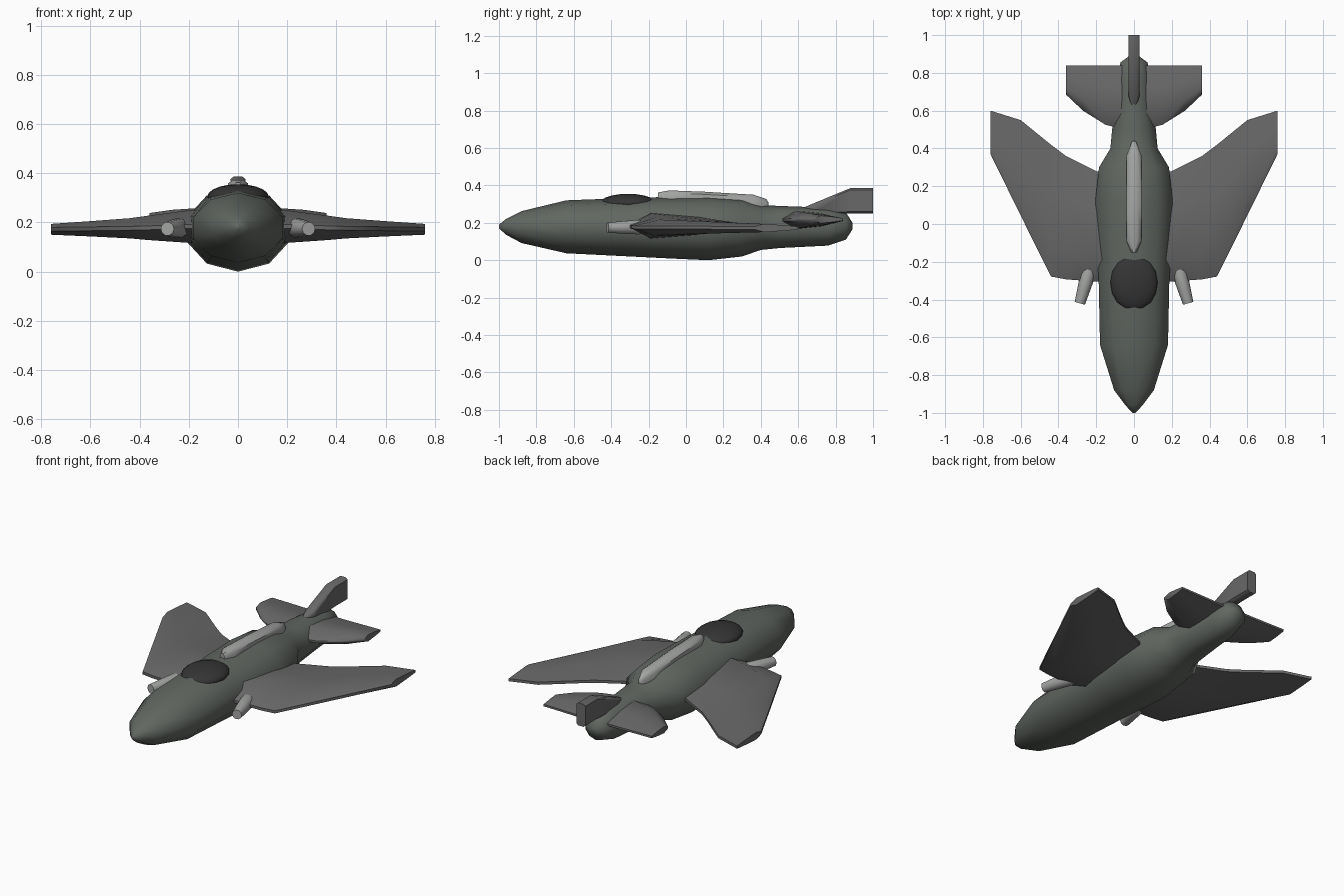
import bpy, bmesh, math
from mathutils import Vector

if "Cube" in bpy.data.objects:
    bpy.data.objects.remove(bpy.data.objects["Cube"])


def material(name, r, g, b):
    m = bpy.data.materials.new(name)
    m.diffuse_color = (r, g, b, 1)
    m.use_nodes = True
    m.node_tree.nodes["Principled BSDF"].inputs["Base Color"].default_value = m.diffuse_color
    return m


HULL = material("hull_green_grey", 0.12, 0.135, 0.12)
WING = material("wing_grey", 0.14, 0.14, 0.14)
DARK = material("canopy_dark", 0.035, 0.035, 0.035)
LIGHT = material("light_grey", 0.36, 0.37, 0.36)


def loft(name, rings, mat, mirror=False, angle=45):
    """Skin a list of equal-length point rings and cap both ends."""
    bm = bmesh.new()
    loops = [[bm.verts.new(p) for p in ring] for ring in rings]
    n = len(loops[0])
    for a, b in zip(loops, loops[1:]):
        for i in range(n):
            j = (i + 1) % n
            bm.faces.new((a[i], a[j], b[j], b[i]))
    bm.faces.new(loops[0])
    bm.faces.new(loops[-1])
    bmesh.ops.recalc_face_normals(bm, faces=bm.faces)
    me = bpy.data.meshes.new(name)
    bm.to_mesh(me)
    bm.free()
    ob = bpy.data.objects.new(name, me)
    bpy.context.collection.objects.link(ob)
    me.materials.append(mat)
    finish(ob, angle)
    if mirror:
        ob.modifiers.new("mirror", 'MIRROR').use_mirror_merge = False
    return ob


def finish(ob, angle):
    bpy.ops.object.select_all(action='DESELECT')
    ob.select_set(True)
    bpy.context.view_layer.objects.active = ob
    bpy.ops.object.shade_smooth_by_angle(angle=math.radians(angle))


def hull_ring(y, hw, z0, z1, n=10):
    """Ten-sided section with a vertex at top and bottom."""
    zc, h = (z0 + z1) / 2, (z1 - z0) / 2
    k = hw / math.cos(math.pi / n)
    return [(k * math.sin(2 * math.pi * i / n), y,
             zc + h * math.cos(2 * math.pi * i / n)) for i in range(n)]


def foil_ring(x, y0, y1, z, t, edge, peak):
    """Eight-point aerofoil section: blunt edges, thickest at 'peak'."""
    c = y1 - y0
    top = [(0, edge), (peak, t), (0.65, t * 0.7), (1, edge)]
    pts = top + [(f, -h) for f, h in reversed(top)]
    return [(x, y0 + f * c, z + h) for f, h in pts]


# Fuselage: y, half width, bottom, top
hull = [(-1.0, 0.008, 0.17, 0.19), (-0.96, 0.045, 0.135, 0.222),
        (-0.88, 0.105, 0.092, 0.262), (-0.64, 0.18, 0.037, 0.32),
        (-0.3, 0.187, 0.02, 0.333), (-0.1, 0.198, 0.01, 0.338),
        (0.12, 0.205, 0.0, 0.342), (0.3, 0.185, 0.02, 0.33),
        (0.4, 0.125, 0.055, 0.295), (0.5, 0.116, 0.065, 0.29),
        (0.64, 0.098, 0.072, 0.285), (0.76, 0.088, 0.078, 0.277),
        (0.855, 0.072, 0.11, 0.255), (0.89, 0.025, 0.165, 0.2)]
loft("fuselage", [hull_ring(*s) for s in hull], HULL, angle=60)

# Main wings: x, leading y, trailing y, centre z, half thickness
wing = [(0.1, -0.30, 0.25, 0.185, 0.072), (0.2, -0.305, 0.28, 0.183, 0.066),
        (0.36, -0.293, 0.36, 0.178, 0.05), (0.44, -0.278, 0.42, 0.176, 0.041),
        (0.6, 0.045, 0.55, 0.174, 0.031), (0.76, 0.37, 0.60, 0.172, 0.022)]
loft("wings", [foil_ring(*s, 0.008, 0.2) for s in wing], WING, True, 60)

# Tailplanes
tail = [(0.05, 0.50, 0.84, 0.215, 0.05), (0.15, 0.525, 0.84, 0.215, 0.044),
        (0.27, 0.60, 0.84, 0.217, 0.034), (0.36, 0.685, 0.84, 0.218, 0.02)]
loft("tailplanes", [foil_ring(*s, 0.006, 0.25) for s in tail], WING, True, 60)

# Swept fin: bottom and top edge along y, with bevelled rim
fin = [(0.62, 0.012, 0.25, 0.278), (0.68, 0.03, 0.24, 0.303),
       (0.88, 0.03, 0.25, 0.386), (1.0, 0.03, 0.25, 0.386)]
loft("tail_fin", [[(-w, y, a + 0.01), (-w * 0.6, y, a), (w * 0.6, y, a), (w, y, a + 0.01),
                   (w, y, b - 0.01), (w * 0.6, y, b), (-w * 0.6, y, b), (-w, y, b - 0.01)]
                  for y, w, a, b in fin], WING, angle=50)

# Dorsal spine
spine = [(-0.15, 0.014, 0.32, 0.362), (-0.09, 0.04, 0.32, 0.373),
         (0.1, 0.04, 0.32, 0.366), (0.36, 0.04, 0.285, 0.35),
         (0.43, 0.014, 0.28, 0.327), (0.44, 0.008, 0.28, 0.31)]
loft("dorsal_spine", [[(-w, y, a), (w, y, a), (w, y, b - 0.014), (w * 0.5, y, b),
                       (-w * 0.5, y, b), (-w, y, b - 0.014)]
                      for y, w, a, b in spine], LIGHT)

# Canopy
bpy.ops.mesh.primitive_uv_sphere_add(segments=16, ring_count=10, radius=1,
                                     location=(0, -0.31, 0.305))
canopy = bpy.context.object
canopy.name = "canopy"
canopy.scale = (0.125, 0.15, 0.05)
canopy.data.materials.append(DARK)
finish(canopy, 60)

# Splayed forward pods at the wing roots
start, end = Vector((0.287, -0.42, 0.174)), Vector((0.222, -0.19, 0.178))
axis = (end - start).normalized()
side = axis.cross(Vector((0, 0, 1))).normalized()
pod = [(0, 0.028), (0.3, 0.034), (0.72, 0.041), (0.9, 0.03), (1, 0.008)]
loft("wing_root_pods", [[start.lerp(end, f)
                         + side * r * math.cos(k * math.pi / 5)
                         + Vector((0, 0, r * math.sin(k * math.pi / 5)))
                         for k in range(10)] for f, r in pod], LIGHT, True)
